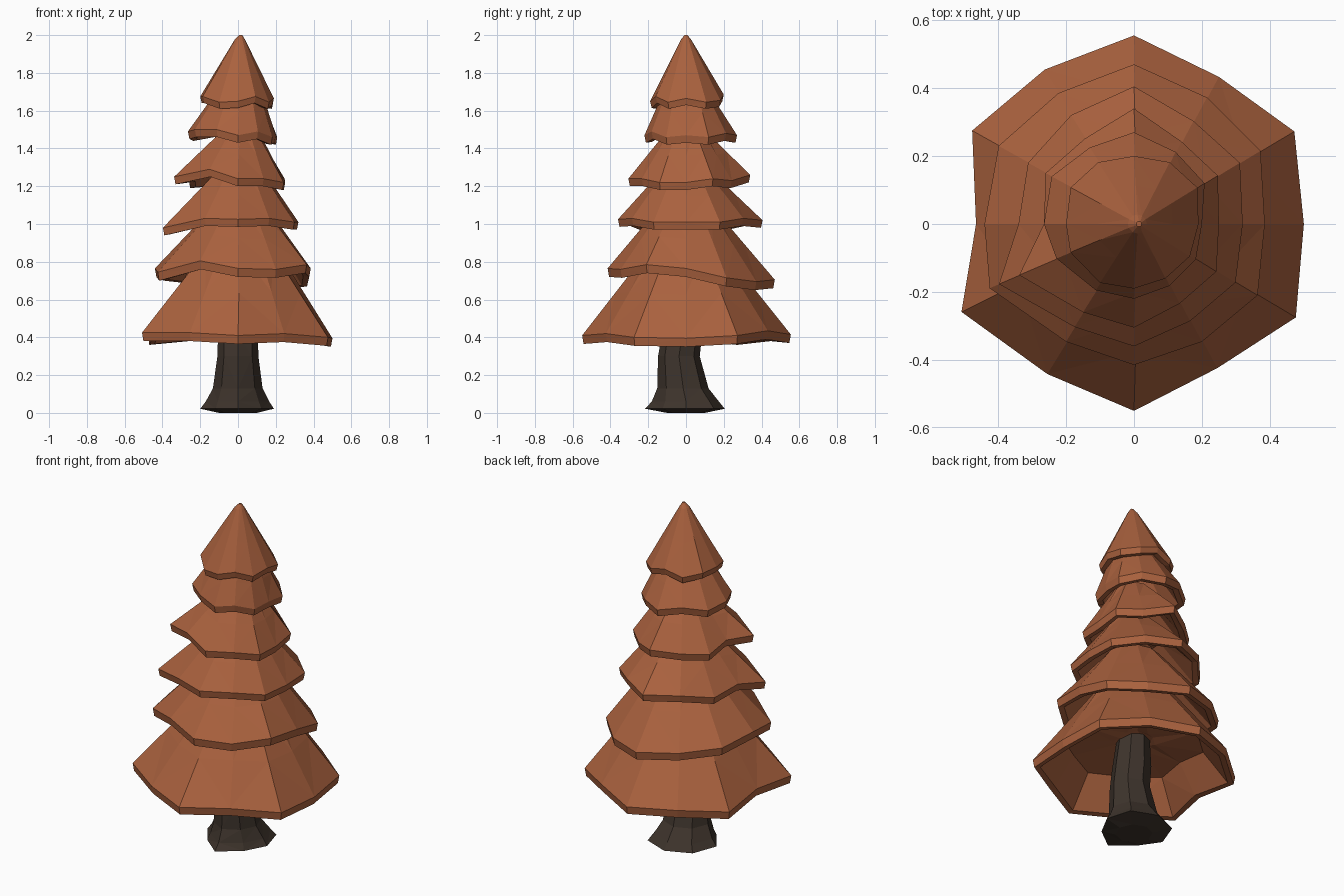
import bpy, bmesh
from math import cos, sin, pi


def material(name, rgb):
    m = bpy.data.materials.new(name)
    m.diffuse_color = (*rgb, 1)
    return m


LEAF = material("rust_foliage", (0.40, 0.12, 0.048))
BARK = material("dark_bark", (0.048, 0.034, 0.025))


def loft(name, rings, mat):
    """Flat-faced closed skin over rings of equal point counts."""
    bm = bmesh.new()
    loops = [[bm.verts.new(p) for p in ring] for ring in rings]
    n = len(loops[0])
    for a, b in zip(loops, loops[1:]):
        for i in range(n):
            j = (i + 1) % n
            bm.faces.new((a[i], a[j], b[j], b[i]))
    bm.faces.new(loops[0])
    bm.faces.new(loops[-1])
    bmesh.ops.recalc_face_normals(bm, faces=bm.faces)
    bmesh.ops.triangulate(bm, faces=bm.faces)
    mesh = bpy.data.meshes.new(name)
    bm.to_mesh(mesh)
    bm.free()
    mesh.materials.append(mat)
    obj = bpy.data.objects.new(name, mesh)
    bpy.context.collection.objects.link(obj)
    return obj


def polar(r, k, n, z, cx=0, cy=0):
    a = 2 * pi * k / n
    return (cx + r * cos(a), cy + r * sin(a), z)


def tier(name, radii, heights, top_r, top_z, lip=0.045, shift=0.2, depth=0.7, tip=False):
    """Hollow skirt: outer slope, thick wavy rim, inner slope, ceiling."""
    n = len(radii)

    def angle(k):                       # one rim corner sits off the even spacing
        return k - shift if k == 7 else k

    def slope(t, lift, inset=0.0):
        return [polar(max(r + (top_r - r) * t - inset, 0.006), angle(k), n,
                      z + lift + (top_z - z - lift) * t, 0.01 * t)
                for k, (r, z) in enumerate(zip(radii, heights))]

    rings = [slope(1, lip), slope(0.5, lip), slope(0, lip), slope(0, 0, 0.008),
             slope(0, 0.005, 0.04), slope(depth, 0, 0.045)]
    # ceiling closes in gently towards the trunk
    rings.append([(x * 0.3, y * 0.3, z + 0.02) for x, y, z in rings[-1]])
    if tip:                             # rounded point
        rings.insert(0, [polar(0.008, k, n, 2.0, 0.015) for k in range(n)])
    return loft(name, rings, LEAF)


# Foliage tiers, rim points every 30 degrees starting at +x
tier("foliage_1",
     [.50, .545, .50, .555, .525, .55, .465, .57, .51, .55, .49, .55],
     [.35, .365, .39, .37, .38, .36, .39, .38, .38, .365, .375, .355],
     0.20, 0.86, shift=0.1, depth=0.36)
tier("foliage_2",
     [.385, .43, .43, .47, .445, .46, .44, .465, .40, .415, .40, .42],
     [.72, .67, .65, .66, .68, .70, .72, .70, .76, .72, .715, .74],
     0.15, 1.08)
tier("foliage_3",
     [.32, .36, .35, .405, .37, .36, .34, .435, .35, .36, .33, .345],
     [.97, .97, .99, .98, .99, .96, .98, .94, .99, .985, .99, .97],
     0.12, 1.29, 0.04)
tier("foliage_4",
     [.25, .285, .28, .34, .29, .30, .265, .37, .30, .305, .27, .28],
     [1.18, 1.20, 1.19, 1.22, 1.20, 1.19, 1.22, 1.21, 1.25, 1.20, 1.20, 1.18],
     0.095, 1.50, 0.04)
tier("foliage_5",
     [.20, .24, .245, .27, .26, .28, .265, .25, .225, .22, .21, .21],
     [1.43, 1.42, 1.44, 1.43, 1.46, 1.44, 1.45, 1.46, 1.46, 1.43, 1.45, 1.42],
     0.11, 1.72, 0.04)
tier("foliage_top",
     [.19, .215, .21, .20, .21, .215, .20, .205, .20, .19, .185, .19],
     [1.63, 1.61, 1.62, 1.65, 1.62, 1.64, 1.64, 1.64, 1.61, 1.615, 1.64, 1.61],
     0.028, 1.975, 0.035, tip=True)

# Trunk with flared roots: height, radius, root strength, centre y
flare = [1.0, 1.1, 1.08, 1.08, 1.05, 0.88, 1.14, 0.92]
rings = []
for z, r, wobble, cy in [(0.0, .10, 0, 0), (.022, .19, 1, 0), (.06, .165, .7, 0),
                         (.13, .130, .4, -.015), (.30, .108, .2, -.037),
                         (.42, .105, .1, -.02), (.68, .08, 0, 0)]:
    rings.append([polar(r * (1 + (f - 1) * wobble), k, 8, z, 0, cy)
                  for k, f in enumerate(flare)])
loft("trunk", rings, BARK)
